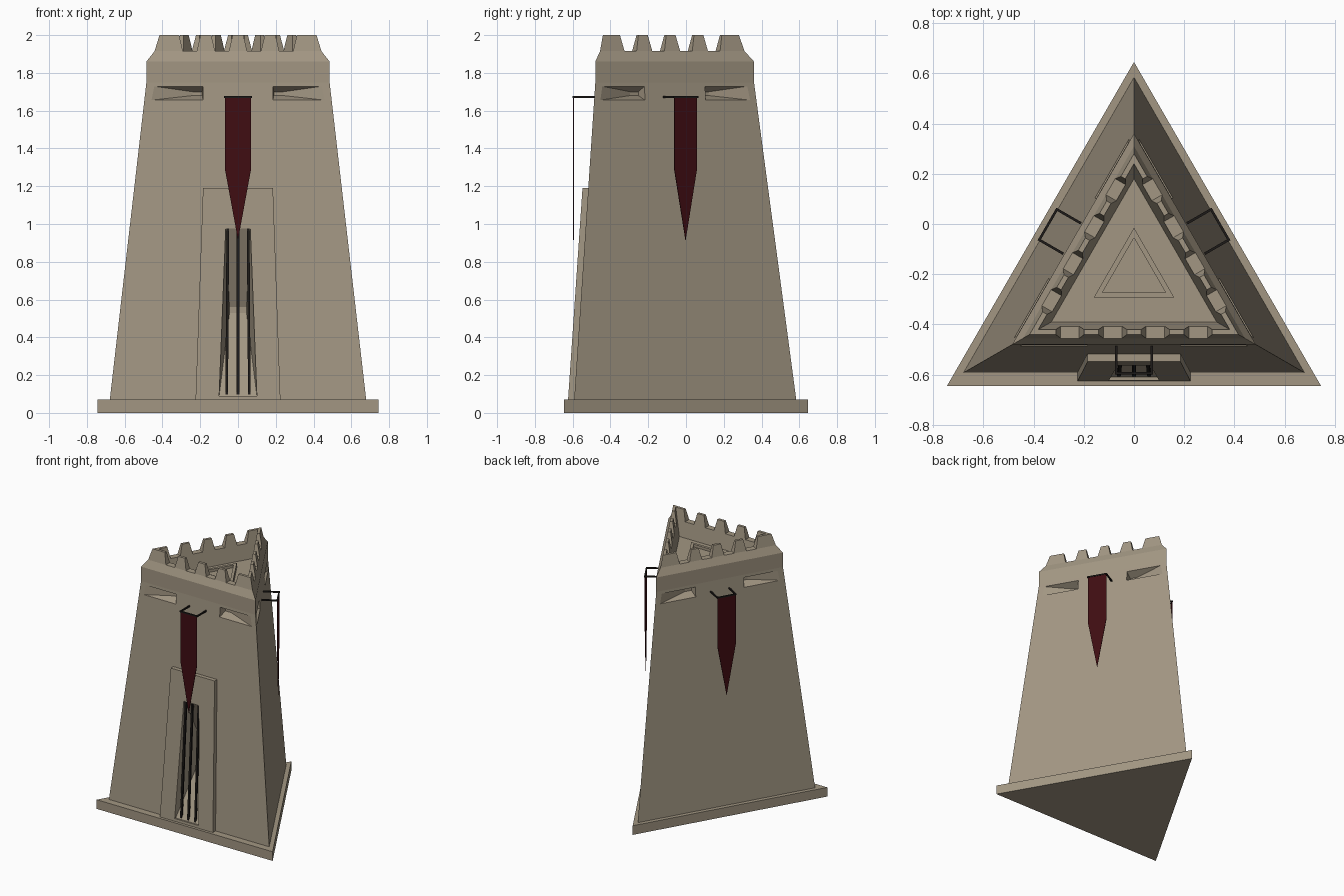
import bpy, bmesh, math
from mathutils import Vector

if "Cube" in bpy.data.objects:
    bpy.data.objects.remove(bpy.data.objects["Cube"])

CY = -0.2                       # y of the tower's triangular axis


def material(name, rgb):
    m = bpy.data.materials.new(name)
    m.diffuse_color = (*rgb, 1)
    m.use_nodes = True
    m.node_tree.nodes["Principled BSDF"].inputs["Base Color"].default_value = m.diffuse_color
    return m


STONE = material("sand stone", (0.36, 0.305, 0.225))
RED = material("dark red cloth", (0.05, 0.004, 0.006))
IRON = material("black iron", (0.012, 0.01, 0.009))


def place(k, u, d, z):
    """Point on side k: u along the side, d outward from the axis."""
    a = k * 2 * math.pi / 3
    c, s = math.cos(a), math.sin(a)
    return Vector((u * c + d * s, CY + u * s - d * c, z))


def finish(bm, name, mat):
    bmesh.ops.recalc_face_normals(bm, faces=bm.faces)
    me = bpy.data.meshes.new(name)
    bm.to_mesh(me)
    bm.free()
    me.materials.append(mat)
    ob = bpy.data.objects.new(name, me)
    bpy.context.collection.objects.link(ob)
    return ob


def hulls(name, groups, mat=STONE):
    """One object from several convex pieces."""
    bm = bmesh.new()
    for pts in groups:
        vs = [bm.verts.new(p) for p in pts]
        bmesh.ops.convex_hull(bm, input=vs)
    bmesh.ops.dissolve_limit(bm, angle_limit=0.01, verts=bm.verts, edges=bm.edges)
    return finish(bm, name, mat)


def tri_stack(name, profile, cy=CY):
    """Triangular solid from (corner radius, z) rings."""
    bm = bmesh.new()
    rings = []
    for r, z in profile:
        rings.append([bm.verts.new((r * math.cos(a), cy + r * math.sin(a), z))
                      for a in (math.radians(x) for x in (90, 210, 330))])
    for a, b in zip(rings, rings[1:]):
        for i in range(3):
            j = (i + 1) % 3
            bm.faces.new((a[i], a[j], b[j], b[i]))
    bm.faces.new(rings[0])
    bm.faces.new(rings[-1])
    return finish(bm, name, STONE)


def cut(ob, cutter):
    mod = ob.modifiers.new("cut", 'BOOLEAN')
    mod.operation = 'DIFFERENCE'
    mod.solver = 'EXACT'
    mod.object = cutter
    cutter.hide_render = True
    dg = bpy.context.evaluated_depsgraph_get()
    me = bpy.data.meshes.new_from_object(ob.evaluated_get(dg))
    ob.modifiers.clear()
    ob.data = me


def rod(p, q, w=0.005):
    """Points of a thin square bar from p to q."""
    ax = (q - p).normalized()
    s = ax.cross(Vector((0, 0, 1)) if abs(ax.z) < 0.7 else Vector((0, 1, 0))).normalized() * w
    t = ax.cross(s).normalized() * w
    return [e + i * s + j * t for e in (p, q) for i in (-1, 1) for j in (-1, 1)]


def wall(z):                    # distance of the wall from the axis
    return 0.3925 - (z - 0.07) * 0.1125 / 1.68


# Plinth, tower body with parapet, roof hatch
tri_stack("plinth", [(0.86, 0), (0.86, 0.07)], -0.215)
tower = tri_stack("tower", [(0.785, 0.06), (0.56, 1.75), (0.56, 1.86), (0.51, 1.915),
                            (0.48, 2.0), (0.44, 2.0), (0.38, 1.8)])
tri_stack("roof_hatch", [(0.185, 1.79), (0.185, 1.84), (0.145, 1.84), (0.145, 1.82)])

# Battlement gaps
gaps = []
for k in range(3):
    for u in (-0.255, -0.085, 0.085, 0.255):
        gaps.append([place(k, u + s * w, d, z) for s in (-1, 1) for d in (0.2, 0.32)
                     for w, z in ((0.037, 1.915), (0.061, 2.02))])
gap_cutter = hulls("gap_cutter", gaps)

# Tapered window slits, two per side
slits = []
for k in range(3):
    for s in (-1, 1):
        pts = [place(k, s * u, wall(z) + 0.002, z)
               for u, z in ((0.185, 1.655), (0.185, 1.73), (0.45, 1.73), (0.465, 1.655))]
        pts += [place(k, s * u, wall(1.69) - 0.06, z) for u in (0.19, 0.24) for z in (1.68, 1.7)]
        slits.append(pts)
slit_cutter = hulls("slit_cutter", slits)

# Gate surround and its tapered recess
gate = hulls("gate_surround", [[place(0, s * u, d, z) for s in (-1, 1)
             for u, d, z in ((0.225, 0.425, 0.06), (0.185, 0.348, 1.19),
                             (0.225, 0.36, 0.06), (0.185, 0.3, 1.19))]])
recess = hulls("recess_cutter", [[place(0, s * u, d, z) for s in (-1, 1)
               for u, d, z in ((0.1, 0.44, 0.09), (0.065, 0.44, 0.975),
                               (0.1, 0.41, 0.09), (0.065, 0.355, 0.975),
                               (0.045, 0.15, 0.53), (0.045, 0.15, 0.56))]])
for c in (gap_cutter, slit_cutter, recess):
    cut(tower, c)
cut(gate, recess)
for c in (gap_cutter, slit_cutter, recess):
    bpy.data.objects.remove(c)

# Gate bars
hulls("gate_bars", [rod(place(0, u * 1.0, 0.4, 0.08), place(0, u * 0.9, 0.35, 0.975), 0.007)
                    for u in (-0.06, 0, 0.06)], IRON)

# Banners and their brackets
for k in range(3):
    hulls(f"banner_{k + 1}", [[place(k, u, d, z) for d in (0.393, 0.397)
          for u, z in ((-0.07, 1.67), (0.07, 1.67), (0.07, 1.295), (-0.07, 1.295), (0, 0.915))]], RED)
    bars = [rod(place(k, s * 0.07, 0.27, 1.672), place(k, s * 0.07, 0.4, 1.672)) for s in (-1, 1)]
    bars.append(rod(place(k, -0.075, 0.395, 1.672), place(k, 0.075, 0.395, 1.672)))
    hulls(f"banner_bracket_{k + 1}", bars, IRON)
